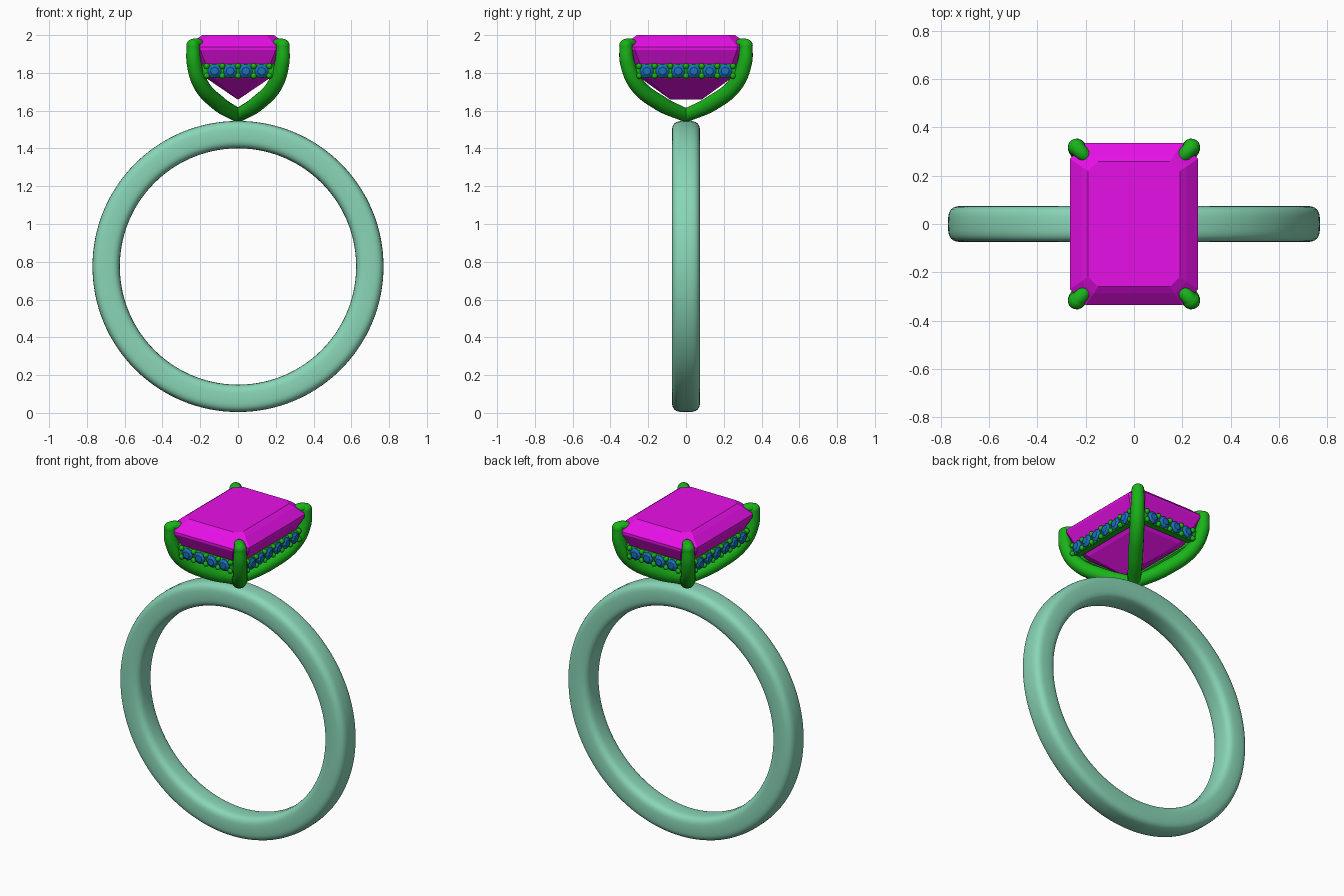
import bpy, bmesh
from math import pi, sin, cos, copysign
from mathutils import Matrix, Vector

if "Cube" in bpy.data.objects:
    bpy.data.objects.remove(bpy.data.objects["Cube"])


def material(name, rgb):
    m = bpy.data.materials.new(name)
    m.diffuse_color = (*rgb, 1)
    m.use_nodes = True
    m.node_tree.nodes["Principled BSDF"].inputs["Base Color"].default_value = m.diffuse_color
    return m


MINT = material("mint", (0.25, 0.67, 0.47))
GREEN = material("green", (0.01, 0.45, 0.01))
MAGENTA = material("magenta", (0.8, 0.005, 0.8))
BLUE = material("blue", (0.01, 0.16, 0.5))


def finish(bm, name, mat, smooth=False):
    bmesh.ops.recalc_face_normals(bm, faces=bm.faces)
    for f in bm.faces:
        f.smooth = smooth
    me = bpy.data.meshes.new(name)
    bm.to_mesh(me)
    bm.free()
    me.materials.append(mat)
    ob = bpy.data.objects.new(name, me)
    bpy.context.collection.objects.link(ob)
    return ob


def skin(bm, rings, closed=False):
    """Join successive rings of points with quads, capping open ends."""
    vs = [[bm.verts.new(p) for p in r] for r in rings]
    n = len(vs[0])
    for a, b in zip(vs, vs[1:] + (vs[:1] if closed else [])):
        for i in range(n):
            j = (i + 1) % n
            bm.faces.new((a[i], a[j], b[j], b[i]))
    if not closed:
        bm.faces.new(vs[0])
        bm.faces.new(vs[-1])


# Band: soft squared cross-section swept round the finger
bm = bmesh.new()
rings = []
for k in range(128):
    a = 2 * pi * k / 128
    ring = []
    for i in range(32):
        t = 2 * pi * i / 32
        sq = lambda v: copysign(abs(v) ** 0.58, v)
        r = 0.698 + 0.0725 * sq(cos(t))
        ring.append((r * cos(a), 0.075 * sq(sin(t)), 0.775 + r * sin(a)))
    rings.append(ring)
skin(bm, rings, closed=True)
finish(bm, "band", MINT, True)


# Centre stone: stepped emerald cut, (half x, half y, corner cut, z)
def cut_corner_ring(x, y, c, z):
    return [(x, y - c, z), (x - c, y, z), (c - x, y, z), (-x, y - c, z),
            (-x, c - y, z), (c - x, -y, z), (x - c, -y, z), (x, c - y, z)]


bm = bmesh.new()
skin(bm, [cut_corner_ring(*s) for s in [
    (0.19, 0.26, 0.04, 2.0), (0.218, 0.288, 0.05, 1.98),
    (0.265, 0.335, 0.065, 1.937), (0.265, 0.335, 0.065, 1.922),
    (0.225, 0.298, 0.055, 1.845), (0.165, 0.237, 0.04, 1.77),
    (0.003, 0.085, 0.002, 1.66)]])
finish(bm, "centre_stone", MAGENTA)

# Claws: four curved prongs rising from the band to the stone corners
PATH = [(0, 0, 1.575, 0.036), (0.105, 0.138, 1.64, 0.042),
        (0.2, 0.265, 1.745, 0.041), (0.234, 0.312, 1.86, 0.039),
        (0.238, 0.318, 1.945, 0.035)]
for sx in (-1, 1):
    for sy in (-1, 1):
        side = ("back" if sy > 0 else "front") + ("_right" if sx > 0 else "_left")
        cu = bpy.data.curves.new(side + "_claw", 'CURVE')
        cu.dimensions = '3D'
        cu.bevel_depth = 1.0
        cu.bevel_resolution = 6
        cu.use_fill_caps = True
        sp = cu.splines.new('BEZIER')
        sp.resolution_u = 10
        sp.bezier_points.add(len(PATH) - 1)
        for bp, (x, y, z, r) in zip(sp.bezier_points, PATH):
            bp.co = (sx * x, sy * y, z)
            bp.radius = r
            bp.handle_left_type = bp.handle_right_type = 'AUTO'
        cu.materials.append(GREEN)
        bpy.context.collection.objects.link(bpy.data.objects.new(side + "_claw", cu))
        # Rounded tip leaning over the stone
        bm = bmesh.new()
        bmesh.ops.create_uvsphere(bm, u_segments=20, v_segments=12, radius=0.0355,
                                  matrix=Matrix.Translation((0.238, 0.318, 1.944)))
        tip = (Matrix.Translation((0.223, 0.302, 1.957))
               @ Matrix.Rotation(pi / 4, 4, 'Z') @ Matrix.Diagonal((0.051, 0.03, 0.026, 1)))
        bmesh.ops.create_uvsphere(bm, u_segments=20, v_segments=12, radius=1, matrix=tip)
        bmesh.ops.scale(bm, vec=(sx, sy, 1), verts=bm.verts)
        finish(bm, side + "_claw_tip", GREEN, True)


# Gallery rails: pave-set bars between the claws
def rail(name, angle, dist, half, count):
    turn = Matrix.Translation((0, 0, 1.81)) @ Matrix.Rotation(angle, 4, 'Z')
    step = 0.083
    # Bar
    bm = bmesh.new()
    bmesh.ops.create_cube(bm, size=1, matrix=Matrix.Translation((0, -dist, 0))
                          @ Matrix.Diagonal((half * 2, 0.05, 0.072, 1)))
    bmesh.ops.bevel(bm, geom=bm.edges[:], offset=0.007, segments=1, affect='EDGES')
    bm.transform(turn)
    finish(bm, name + "_rail", GREEN)
    # Beads in pairs between the small stones
    bm = bmesh.new()
    for i in range(count + 1):
        for s in (-1, 1):
            p = ((i - count / 2) * step, -dist - 0.026, s * 0.026)
            bmesh.ops.create_uvsphere(bm, u_segments=12, v_segments=8, radius=0.0155,
                                      matrix=Matrix.Translation(p))
    bm.transform(turn)
    finish(bm, name + "_beads", GREEN, True)
    # Small round stones facing outwards, (radius, depth)
    bm = bmesh.new()
    for i in range(count):
        cx = (i - (count - 1) / 2) * step
        skin(bm, [[(cx + r * cos(k * pi / 4), -dist - d, r * sin(k * pi / 4))
                   for k in range(8)]
                  for r, d in [(0.021, 0.04), (0.037, 0.029), (0.037, 0.025), (0.003, -0.004)]])
    bm.transform(turn)
    finish(bm, name + "_small_stones", BLUE)


rail("front", 0, 0.285, 0.21, 4)
rail("back", pi, 0.285, 0.21, 4)
rail("right", pi / 2, 0.213, 0.28, 6)
rail("left", -pi / 2, 0.213, 0.28, 6)
